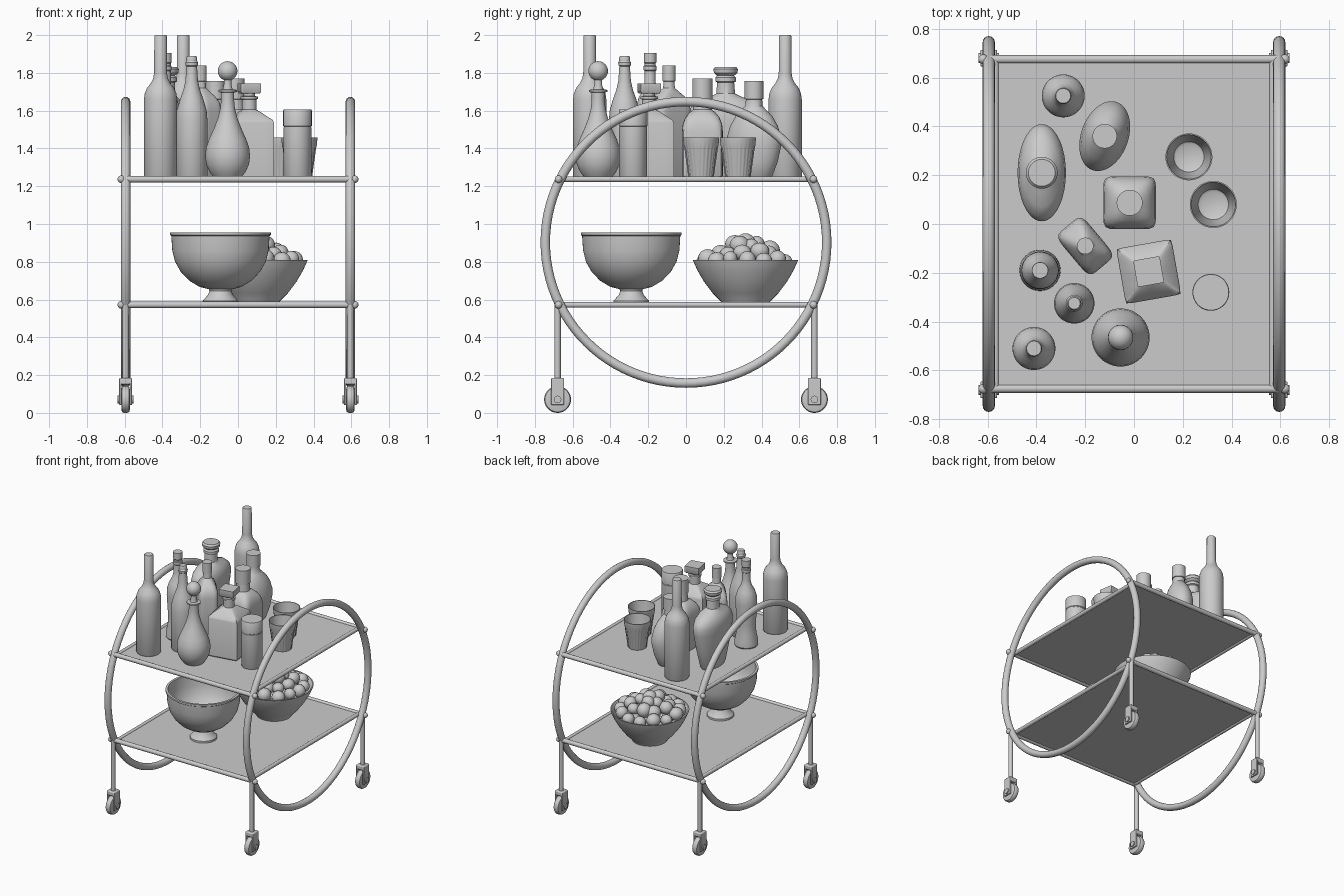
import bpy, bmesh, math, random
from math import sin, cos, pi, radians
from mathutils import Matrix, Vector
random.seed(4)


def finish(bm, name):
    bmesh.ops.recalc_face_normals(bm, faces=bm.faces[:])
    me = bpy.data.meshes.new(name)
    bm.to_mesh(me)
    bm.free()
    ob = bpy.data.objects.new(name, me)
    bpy.context.collection.objects.link(ob)
    return ob


def loft(name, loc, rings, rot=0, n=48, flutes=0):
    """Stack superellipse rings (z, rx, ry, power[, flute depth]) and cap both ends."""
    bm = bmesh.new()
    prev = first = None
    for z, rx, ry, p, *d in rings:
        vs = []
        for i in range(n):
            a = 2 * pi * i / n
            r = (abs(cos(a)) ** p + abs(sin(a)) ** p) ** (-1 / p)
            if d:
                r *= 1 - d[0] * (0.5 + 0.5 * cos(flutes * a))
            v = Vector((rx * r * cos(a), ry * r * sin(a), z))
            vs.append(bm.verts.new(Matrix.Rotation(radians(rot), 3, 'Z') @ v))
        if prev:
            for i in range(n):
                j = (i + 1) % n
                bm.faces.new((prev[i], prev[j], vs[j], vs[i]))
        else:
            first = vs
        prev = vs
    bm.faces.new(first)
    bm.faces.new(prev)
    ob = finish(bm, name)
    ob.location = loc
    return ob


def lathe(name, loc, prof, n=48):
    return loft(name, loc, [(z, r, r, 2) for r, z in prof], n=n)


def rod(name, a, b, r, n=20):
    a, b = Vector(a), Vector(b)
    bpy.ops.mesh.primitive_cylinder_add(vertices=n, radius=r, depth=(b - a).length, location=(a + b) / 2)
    ob = bpy.context.object
    ob.rotation_euler = (b - a).to_track_quat('Z', 'Y').to_euler()
    ob.name = name
    return ob


def ball(name, loc, r, scale=(1, 1, 1), seg=24):
    bpy.ops.mesh.primitive_uv_sphere_add(segments=seg, ring_count=seg // 2, radius=r, location=loc)
    bpy.context.object.scale = scale
    bpy.context.object.name = name


def box(name, loc, size, bevel=0):
    bpy.ops.mesh.primitive_cube_add(size=1, location=loc)
    ob = bpy.context.object
    ob.name = name
    ob.scale = size
    bpy.ops.object.transform_apply(location=False, rotation=False, scale=True)
    if bevel:
        m = ob.modifiers.new("bevel", 'BEVEL')
        m.width, m.segments = bevel, 3


# side hoops
X, Y, UP, LOW = 0.595, 0.675, 1.237, 0.572
for s in (-1, 1):
    bpy.ops.mesh.primitive_torus_add(major_radius=0.745, minor_radius=0.025, major_segments=96,
                                     minor_segments=16, location=(s * X, 0, 0.903), rotation=(0, pi / 2, 0))
    bpy.context.object.name = "side_hoop"

# shelves with tube rails and end studs
for z in (UP, LOW):
    box("shelf_panel", (0, 0, z), (1.14, 1.35, 0.012))
    for s in (-1, 1):
        rod("cross_rail", (-X, s * Y, z), (X, s * Y, z), 0.017)
        rod("side_rail", (s * 0.568, -Y, z), (s * 0.568, Y, z), 0.015)
        for t in (-1, 1):
            ball("end_stud", (s * 0.618, t * Y, z), 0.02)

# legs and casters
for s in (-1, 1):
    for t in (-1, 1):
        x, y = s * X, t * 0.68
        rod("leg", (x, y, LOW), (x, y, 0.17), 0.017)
        box("caster_fork_top", (x, y, 0.168), (0.068, 0.068, 0.035), 0.008)
        for k in (-1, 1):
            box("caster_fork_side", (x + k * 0.028, y, 0.112), (0.012, 0.068, 0.14), 0.004)
        w = lathe("caster_wheel", (x, y, 0.071), [(0.055, -0.022), (0.066, -0.019), (0.071, -0.01),
                  (0.071, 0.01), (0.066, 0.019), (0.055, 0.022)], 40)
        w.rotation_euler = (0, pi / 2, 0)
        rod("caster_axle", (x - 0.042, y, 0.071), (x + 0.042, y, 0.071), 0.02)

# tall round bottles
T = UP + 0.006
for x, y in ((-0.29, 0.525), (-0.41, -0.51)):
    lathe("tall_bottle", (x, y, 0), [(0.082, T), (0.088, T + 0.01), (0.088, 1.66), (0.084, 1.69), (0.072, 1.72),
          (0.052, 1.745), (0.039, 1.77), (0.034, 1.80), (0.033, 1.995), (0.03, 2.0)])

lathe("ringed_bottle", (-0.245, -0.325, 0), [(0.077, T), (0.083, T + 0.01), (0.083, 1.55), (0.079, 1.60),
      (0.062, 1.66), (0.044, 1.71), (0.033, 1.76), (0.028, 1.835), (0.033, 1.84), (0.034, 1.855), (0.029, 1.862),
      (0.029, 1.88), (0.024, 1.89)])

lathe("flared_bottle", (-0.385, -0.19, 0), [(0.077, T), (0.084, T + 0.01), (0.082, 1.29), (0.07, 1.35),
      (0.068, 1.42), (0.077, 1.57), (0.075, 1.62), (0.06, 1.67), (0.038, 1.71), (0.029, 1.75), (0.029, 1.81),
      (0.034, 1.815), (0.034, 1.835), (0.029, 1.84), (0.029, 1.85), (0.033, 1.855), (0.033, 1.905)])

# teardrop decanter with ball stopper
lathe("teardrop_decanter", (-0.055, -0.465, 0), [(0.07, T), (0.095, 1.275), (0.113, 1.315), (0.119, 1.36),
      (0.114, 1.405), (0.098, 1.45), (0.073, 1.505), (0.052, 1.56), (0.039, 1.61), (0.034, 1.66), (0.035, 1.695),
      (0.049, 1.70), (0.049, 1.71), (0.026, 1.713), (0.02, 1.74), (0.02, 1.78)])
ball("decanter_stopper", (-0.055, -0.465, 1.81), 0.052)

# shoulder flask, oval in plan
loft("oval_flask", (-0.378, 0.21, 0), [(T, .06, .115, 2), (1.26, .068, .125, 2), (1.4, .086, .165, 2),
     (1.53, .098, .195, 2), (1.58, .099, .199, 2), (1.62, .093, .183, 2), (1.655, .075, .14, 2),
     (1.675, .055, .08, 2), (1.69, .045, .05, 2), (1.75, .045, .045, 2), (1.755, .055, .055, 2),
     (1.775, .055, .055, 2), (1.785, .045, .045, 2), (1.80, .062, .062, 2), (1.82, .065, .065, 2),
     (1.832, .055, .055, 2)])

# round flask, oval in plan
loft("round_flask", (-0.12, 0.36, 0), [(T, .06, .09, 2), (1.255, .07, .1, 2), (1.33, .088, .13, 2),
     (1.41, .097, .148, 2), (1.46, .097, .148, 2), (1.52, .089, .13, 2), (1.57, .073, .1, 2),
     (1.605, .055, .065, 2), (1.625, .044, .046, 2), (1.66, .043, .043, 2), (1.661, .05, .05, 2),
     (1.757, .05, .05, 2)], rot=-20)

# square bottle
loft("square_bottle", (-0.018, 0.087, 0), [(T, .1, .1, 8), (1.255, .108, .108, 8), (1.49, .108, .108, 8),
     (1.53, .104, .104, 7), (1.565, .09, .09, 5), (1.59, .07, .07, 3), (1.605, .05, .05, 2),
     (1.66, .046, .046, 2), (1.661, .053, .053, 2), (1.77, .053, .053, 2)])

# slim rectangular bottle
loft("slim_bottle", (-0.2, -0.09, 0), [(T, .064, .104, 6), (1.255, .07, .11, 6), (1.6, .07, .11, 6),
     (1.64, .066, .104, 6), (1.675, .055, .082, 4), (1.70, .04, .052, 3), (1.72, .03, .032, 2),
     (1.755, .029, .029, 2), (1.756, .034, .034, 2), (1.838, .034, .034, 2)], rot=40)

# square decanter with square stopper
C = (0.06, -0.195, 0)
loft("square_decanter", C, [(T, .11, .11, 30), (1.25, .115, .115, 30), (1.535, .115, .115, 30),
     (1.55, .11, .11, 30), (1.595, .05, .05, 12), (1.605, .038, .038, 2), (1.66, .038, .038, 2),
     (1.662, .046, .046, 2), (1.675, .046, .046, 2), (1.677, .03, .03, 2), (1.70, .03, .03, 2)], rot=10)
loft("square_stopper", C, [(1.69, .048, .048, 40), (1.70, .055, .055, 40), (1.745, .055, .055, 40)], rot=10)

# lidded cylinder shaker
lathe("shaker", (0.315, -0.28, 0), [(0.07, T), (0.074, 1.25), (0.074, 1.51), (0.0725, 1.512),
      (0.0725, 1.517), (0.0755, 1.519), (0.0755, 1.602), (0.073, 1.606)])

# fluted open tumblers
for x, y in ((0.225, 0.275), (0.325, 0.08)):
    loft("fluted_tumbler", (x, y, 0), [(z, r, r, 2, d) for r, z, d in (
         (.064, T, .0), (.068, 1.25, .05), (.089, 1.40, .05), (.092, 1.415, 0), (.096, 1.458, 0),
         (.091, 1.458, 0), (.083, 1.39, 0), (.062, 1.265, 0), (.05, 1.258, 0))], n=96, flutes=24)

# pedestal bowl
B = LOW + 0.006
lathe("pedestal_bowl", (-0.093, -0.29, 0), [(.095, B), (.095, .592), (.085, .603), (.066, .625), (.058, .645),
      (.062, .655), (.11, .667), (.165, .70), (.21, .747), (.24, .80), (.255, .86), (.26, .937), (.267, .942),
      (.267, .955), (.25, .955), (.244, .87), (.228, .805), (.198, .755), (.15, .71), (.1, .685), (.04, .678)], 64)

# fruit bowl and fruit
F = Vector((0.09, 0.315, 0))
lathe("fruit_bowl", F, [(.125, B), (.13, .59), (.175, .635), (.22, .695), (.255, .755), (.275, .80), (.278, .81),
      (.27, .81), (.262, .80), (.24, .755), (.205, .70), (.16, .645), (.11, .612), (.04, .606)], 64)
for count, rad, z in ((14, .208, .808), (10, .135, .85), (5, .065, .885), (1, 0, .905), (9, .14, .76)):
    for i in range(count):
        a = 2 * pi * (i + random.uniform(-.15, .15)) / count + rad * 9
        ball("fruit", F + Vector((rad * cos(a), rad * sin(a), z + random.uniform(-.012, .012))),
             random.uniform(.041, .052), (1, random.uniform(.9, 1.1), random.uniform(.92, 1.05)), 20)

# smooth shading with crisp edges
bpy.ops.object.select_all(action='SELECT')
bpy.context.view_layer.objects.active = bpy.context.selected_objects[0]
bpy.ops.object.shade_smooth_by_angle(angle=radians(35))
